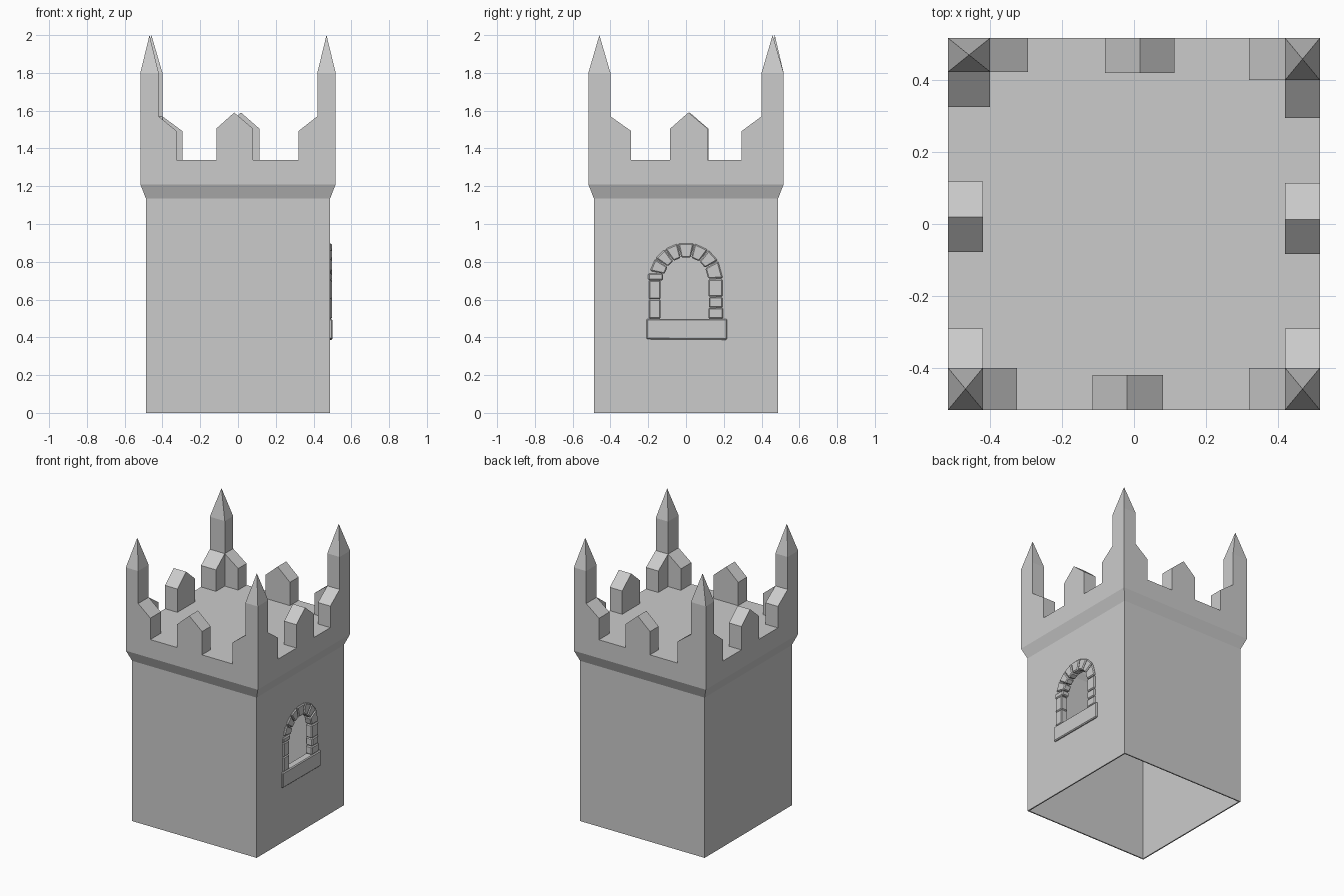
import bpy, bmesh
from math import sin, cos, radians

if "Cube" in bpy.data.objects:
    bpy.data.objects.remove(bpy.data.objects["Cube"])

DECK = 1.34


def make(name, verts, faces):
    bm = bmesh.new()
    vs = [bm.verts.new(v) for v in verts]
    for f in faces:
        bm.faces.new([vs[i] for i in f])
    bmesh.ops.recalc_face_normals(bm, faces=bm.faces[:])
    me = bpy.data.meshes.new(name)
    bm.to_mesh(me)
    bm.free()
    ob = bpy.data.objects.new(name, me)
    bpy.context.collection.objects.link(ob)
    return ob


def prism(name, profile, a0, a1, axis):
    """Extrude a (horizontal, z) profile along x or y."""
    n = len(profile)
    verts = [(a, u, z) if axis == 'x' else (u, a, z)
             for a in (a0, a1) for u, z in profile]
    faces = [tuple(range(n)), tuple(range(n, 2 * n))]
    faces += [(i, (i + 1) % n, n + (i + 1) % n, n + i) for i in range(n)]
    return make(name, verts, faces)


# Tower shell: hollow, open below, flaring under the deck
rings = [(0.4875, 0), (0.4875, 1.135), (0.517, 1.21), (0.517, DECK)]
verts = [(r * sx, r * sy, z) for r, z in rings
         for sx, sy in ((-1, -1), (1, -1), (1, 1), (-1, 1))]
faces = [(4 * k + i, 4 * k + (i + 1) % 4, 4 * k + 4 + (i + 1) % 4, 4 * k + 4 + i)
         for k in range(3) for i in range(4)] + [(12, 13, 14, 15)]
tower = make("tower_walls", verts, faces)
# orient outward before giving the wall thickness inward
if tower.data.polygons[-1].normal.z < 0:
    tower.data.flip_normals()
sol = tower.modifiers.new("thickness", 'SOLIDIFY')
sol.thickness = 0.012
sol.offset = -1

# Corner turrets: sign x, sign y, pillar inner x / y, arm ends in x / y
E = 0.517
corners = [(-1, -1, 0.42, 0.40, 0.325, 0.29), (1, -1, 0.42, 0.40, 0.32, 0.29),
           (1, 1, 0.42, 0.40, 0.32, 0.295), (-1, 1, 0.40, 0.423, 0.295, 0.325)]
for k, (sx, sy, px, py, ax, ay) in enumerate(corners):
    base = [(sx * px, sy * py), (sx * E, sy * py), (sx * E, sy * E), (sx * px, sy * E)]
    v = [(x, y, z) for z in (DECK, 1.80) for x, y in base]
    v.append((sx * (px + E) / 2, sy * (py + E) / 2, 2.0))
    f = [(0, 1, 2, 3)] + [(i, (i + 1) % 4, 4 + (i + 1) % 4, 4 + i) for i in range(4)]
    f += [(4 + i, 4 + (i + 1) % 4, 8) for i in range(4)]
    make(f"corner_turret_{k}", v, f)
    for p, e, s, axis, a0, a1 in ((px, ax, sx, 'y', sy * py, sy * E),
                                  (py, ay, sy, 'x', sx * px, sx * E)):
        prism(f"turret_shoulder_{k}_{axis}",
              [(s * p, DECK), (s * p, 1.57), (s * e, 1.492), (s * e, DECK)], a0, a1, axis)

# Gabled merlons in the middle of each side
for name, axis, s, u0, u1, ridge in (("front", 'y', -1, -0.115, 0.08, -0.02),
                                     ("back", 'y', 1, -0.08, 0.113, 0.016),
                                     ("left", 'x', -1, -0.078, 0.118, 0.02),
                                     ("right", 'x', 1, -0.084, 0.114, 0.013)):
    prism(f"merlon_{name}", [(u0, DECK), (u0, 1.505), (ridge, 1.59), (u1, 1.505), (u1, DECK)],
          s * 0.42, s * E, axis)

# Window opening cut through the right wall
CZ = 0.71
arch = [(-0.16, 0.45), (0.16, 0.45)]
arch += [(0.16 * cos(radians(a)), CZ + 0.15 * sin(radians(a))) for a in range(0, 181, 20)]
cutter = prism("window_cutter", arch, 0.42, 0.56, 'x')
cutter.hide_render = True
cutter.hide_set(True)
cut = tower.modifiers.new("window", 'BOOLEAN')
cut.operation = 'DIFFERENCE'
cut.object = cutter
cut.solver = 'EXACT'


def stone(name, profile, out=0.497):
    ob = prism(name, profile, 0.445, out, 'x')
    b = ob.modifiers.new("worn_edge", 'BEVEL')
    b.width = 0.006
    b.segments = 1


# Window sill and jamb stones
stone("window_sill", [(-0.21, 0.39), (0.217, 0.387), (0.217, 0.498), (-0.21, 0.498)], 0.50)
for k, (y0, y1, z0, z1) in enumerate(((-0.197, -0.135, 0.498, 0.602), (-0.197, -0.135, 0.602, 0.702),
                                      (-0.2, -0.122, 0.702, 0.738), (0.118, 0.197, 0.498, 0.555),
                                      (0.122, 0.193, 0.557, 0.613), (0.118, 0.194, 0.615, 0.708))):
    stone(f"jamb_stone_{k}", [(y0, z0), (y1, z0), (y1, z1), (y0, z1)])

# Arch stones
cuts = [0, 30, 53, 77, 103, 125, 146, 168]
for k, (a, b) in enumerate(zip(cuts, cuts[1:])):
    a, b = radians(a + 0.8), radians(b - 0.8)
    stone(f"arch_stone_{k}", [(r * cos(t), CZ + 0.98 * r * sin(t))
                              for r, t in ((0.117, a), (0.195, a), (0.195, b), (0.117, b))])
